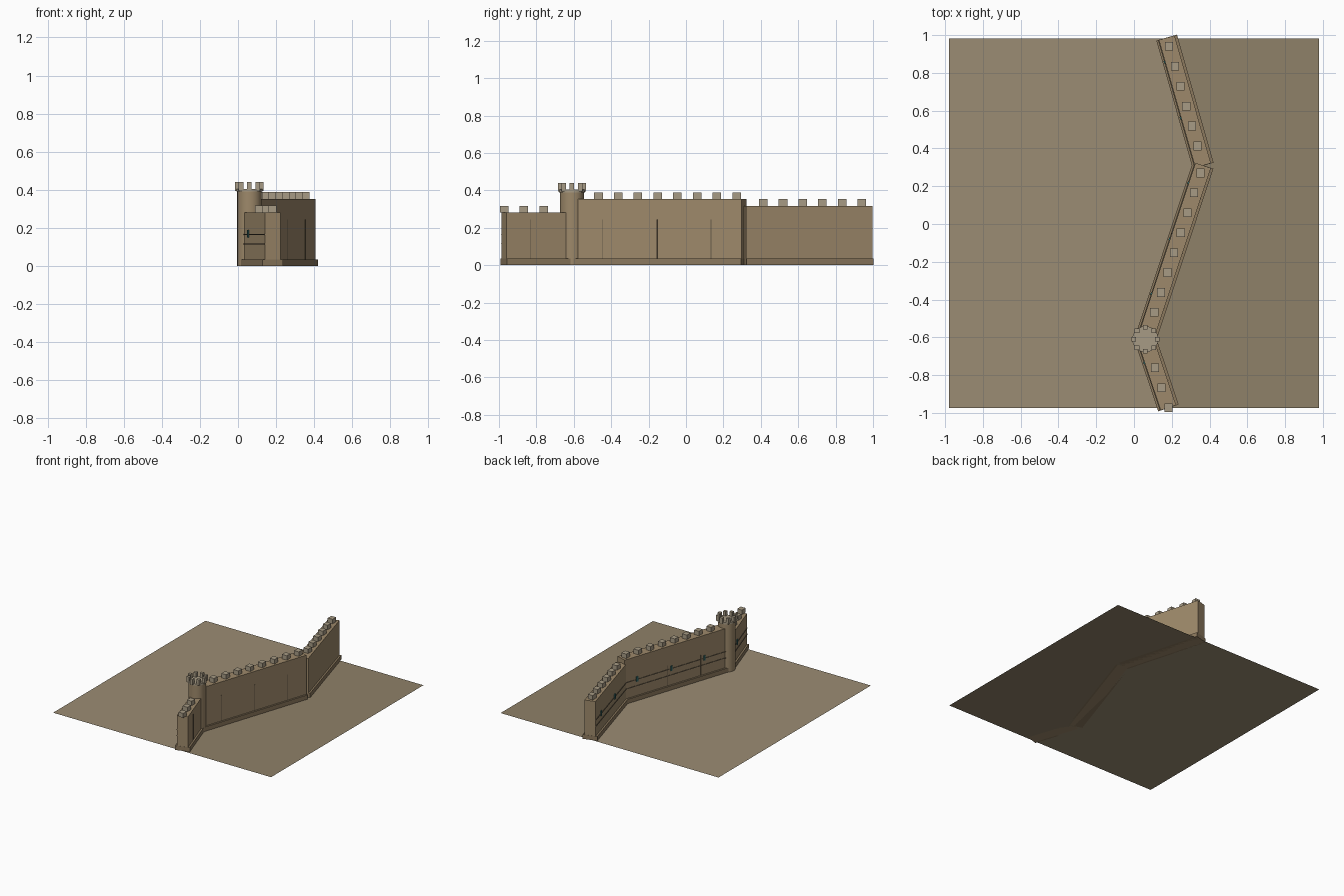
import bpy, bmesh, math
from mathutils import Vector

if "Cube" in bpy.data.objects:
    bpy.data.objects.remove(bpy.data.objects["Cube"])


def mat(name, c):
    m = bpy.data.materials.new(name)
    m.diffuse_color = (*c, 1)
    m.use_nodes = True
    m.node_tree.nodes["Principled BSDF"].inputs["Base Color"].default_value = m.diffuse_color
    return m


STONE = mat("stone", (0.34, 0.25, 0.145))
BASE = mat("base_stone", (0.26, 0.19, 0.11))
CAP = mat("cap_stone", (0.39, 0.33, 0.235))
SEAM = mat("seam", (0.13, 0.10, 0.065))
SLIT = mat("slit_teal", (0.03, 0.14, 0.14))
INNER = mat("inner_ground", (0.33, 0.265, 0.175))
OUTER = mat("outer_ground", (0.275, 0.22, 0.14))


def add(name, bm, m):
    bmesh.ops.recalc_face_normals(bm, faces=bm.faces)
    me = bpy.data.meshes.new(name)
    bm.to_mesh(me)
    bm.free()
    me.materials.append(m)
    ob = bpy.data.objects.new(name, me)
    bpy.context.collection.objects.link(ob)
    return ob


def box(name, x, y, z0, z1, sx, sy, m, rot=0.0):
    bm = bmesh.new()
    bmesh.ops.create_cube(bm, size=1)
    for v in bm.verts:
        v.co = Vector((v.co.x * sx, v.co.y * sy, z0 + (v.co.z + 0.5) * (z1 - z0)))
    ob = add(name, bm, m)
    ob.location = (x, y, 0)
    ob.rotation_euler.z = rot
    return ob


def drum(name, x, y, z0, z1, r, m):
    bm = bmesh.new()
    bmesh.ops.create_cone(bm, cap_ends=True, segments=24, radius1=r, radius2=r, depth=z1 - z0)
    ob = add(name, bm, m)
    ob.location = (x, y, (z0 + z1) / 2)
    for p in ob.data.polygons:
        p.use_smooth = len(p.vertices) == 4
    ob.data.set_sharp_from_angle(angle=math.radians(40))
    return ob


def flat(name, pts, m):
    bm = bmesh.new()
    bm.faces.new([bm.verts.new((x, y, 0)) for x, y in pts])
    bmesh.ops.triangulate(bm, faces=bm.faces)
    for f in bm.faces:
        f.normal_update()
    ob = add(name, bm, m)
    if ob.data.polygons[0].normal.z < 0:
        ob.data.flip_normals()


# Wall path
path = [Vector(p) for p in ((0.182, -0.973), (0.06, -0.61), (0.366, 0.31), (0.173, 0.986))]
HALF, PLINTH = 0.043, 0.057

# Ground split along the wall
x0, x1, y0, y1 = -0.98, 0.98, -0.975, 0.982
line = [(0.182, y0), tuple(path[1]), tuple(path[2]), (0.174, y1)]
flat("inner_ground", [(x0, y0)] + line + [(x0, y1)], INNER)
flat("outer_ground", [(x1, y1)] + line[::-1] + [(x1, y0)], OUTER)

# Per section: height, merlon y start and count, slit ys, outer seam ys, inner seam ys
sections = [
    (0.282, -0.972, 3, (-0.735,), (-0.83,), ()),
    (0.353, -0.468, 8, (-0.37, -0.08, 0.217), (-0.445, -0.155, 0.134), (-0.34, -0.05)),
    (0.317, 0.413, 6, (0.561, 0.857), (), ()),
]
STEP = 0.1055
for i, (h, my, n, slits, seams_out, seams_in) in enumerate(sections):
    a, b = path[i], path[i + 1]
    d = (b - a).normalized()
    out = Vector((d.y, -d.x))
    L = (b - a).length
    c = (a + b) / 2
    rot = math.atan2(d.y, d.x) - math.pi / 2
    tag = f"_{i + 1}"

    def at_y(y, side=0.0):
        # point at a given y on a line parallel to the section
        q = a + out * side
        return q + d * ((y - q.y) / d.y)

    box("wall" + tag, c.x, c.y, 0, h, HALF * 2, L, STONE, rot)
    box("wall_plinth" + tag, c.x, c.y, 0, 0.035, PLINTH * 2, L + 0.002, BASE, rot)
    # Battlements
    for k in range(n):
        p = at_y(my + k * STEP)
        box(f"merlon{tag}_{k}", p.x, p.y, h, h + 0.036, 0.043, 0.046, CAP)
    # Ledges on the inner face
    for z in (0.115, 0.166):
        p = c - out * (HALF + 0.001)
        box("ledge" + tag, p.x, p.y, z - 0.002, z + 0.002, 0.006, L, SEAM, rot)
    # Arrow slits
    for y in slits:
        p = at_y(y, -HALF - 0.001)
        box("arrow_slit" + tag, p.x, p.y, 0.15, 0.19, 0.012, 0.014, SLIT, rot)
    # Vertical seams
    for ys, s in ((seams_out, 1), (seams_in, -1)):
        for y in ys:
            p = at_y(y, s * HALF)
            box("seam" + tag, p.x, p.y, 0.035, 0.245 if s > 0 else 0.2, 0.004, 0.004, SEAM, rot)

# Round tower with crown
tx, ty = path[1]
drum("tower", tx, ty, 0, 0.392, 0.064, STONE)
drum("tower_crown", tx, ty, 0.39, 0.405, 0.069, CAP)
for k in range(8):
    t = k * math.tau / 8
    box(f"tower_merlon_{k}", tx + 0.0625 * math.cos(t), ty + 0.0625 * math.sin(t),
        0.395, 0.441, 0.024, 0.024, CAP)
